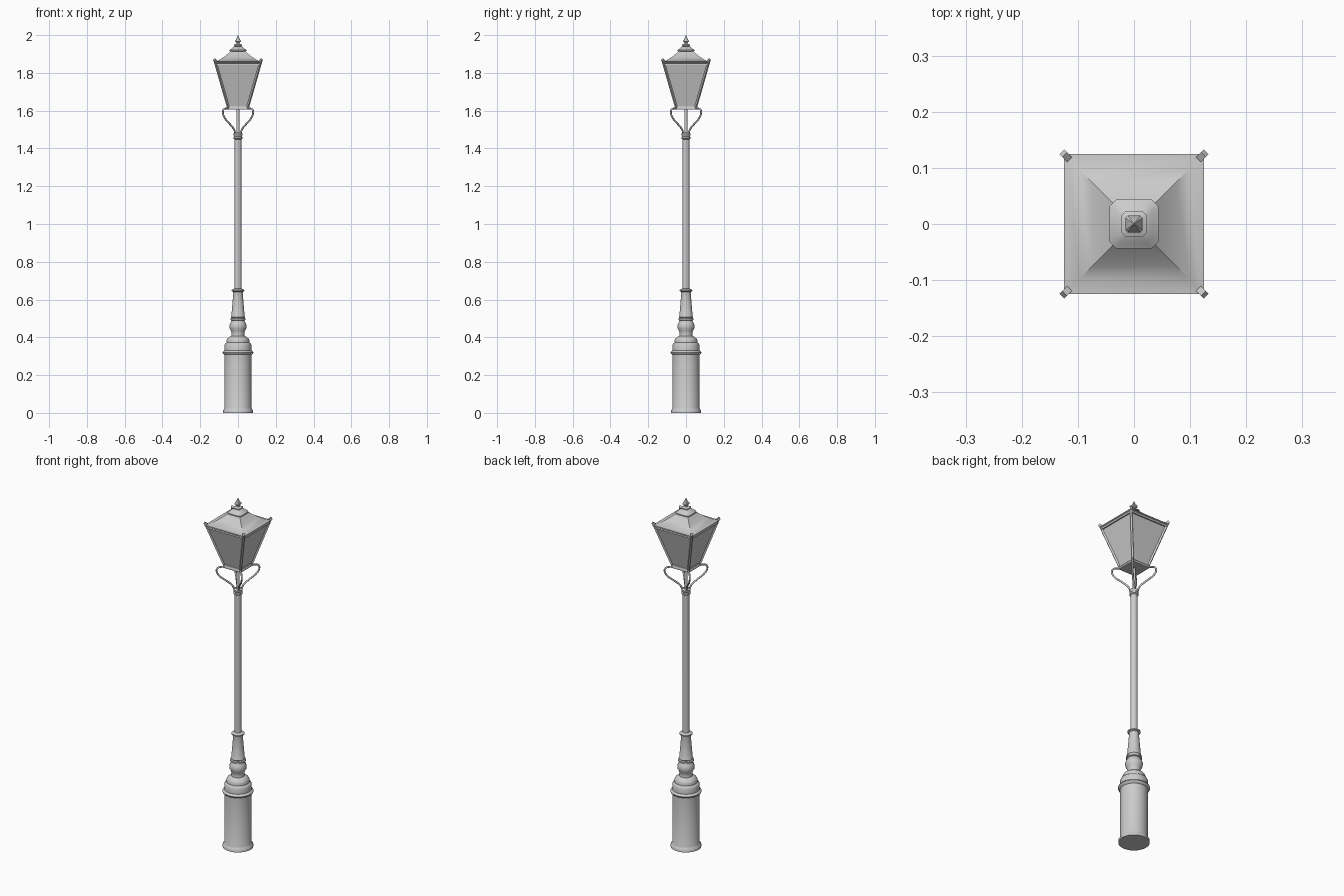
import bpy, bmesh, math
from mathutils import Vector

if "Cube" in bpy.data.objects:
    bpy.data.objects.remove(bpy.data.objects["Cube"])


def finish(name, bm, angle=None):
    bmesh.ops.recalc_face_normals(bm, faces=bm.faces)
    me = bpy.data.meshes.new(name)
    bm.to_mesh(me)
    bm.free()
    ob = bpy.data.objects.new(name, me)
    bpy.context.collection.objects.link(ob)
    if angle:
        bpy.ops.object.select_all(action='DESELECT')
        ob.select_set(True)
        bpy.context.view_layer.objects.active = ob
        bpy.ops.object.shade_smooth_by_angle(angle=math.radians(angle))
    return ob


def loft(name, rings, angle=None):
    """Skin a stack of equal-length point rings and cap both ends."""
    bm = bmesh.new()
    loops = [[bm.verts.new(p) for p in ring] for ring in rings]
    n = len(loops[0])
    for a, b in zip(loops, loops[1:]):
        for i in range(n):
            j = (i + 1) % n
            bm.faces.new((a[i], a[j], b[j], b[i]))
    bm.faces.new(loops[0][::-1])
    bm.faces.new(loops[-1])
    return finish(name, bm, angle)


def circle(r, z, n=32):
    return [(r * math.cos(2 * math.pi * i / n), r * math.sin(2 * math.pi * i / n), z)
            for i in range(n)]


def lathe(name, profile, n=32):
    return loft(name, [circle(r, z, n) for r, z in profile], 40)


def square(h, z, c=0.0):
    """Square outline of half size h, with corners cut by c when given."""
    pts = []
    for k in range(4):
        corner = [(h, h - c), (h - c, h)] if c else [(h, h)]
        for x, y in corner:
            for _ in range(k):
                x, y = -y, x
            pts.append((x, y, z))
    return pts


def bar(bm, a, b, w):
    """Square bar of half width w running from a to b."""
    a, b = Vector(a), Vector(b)
    d = (b - a).normalized()
    flat = Vector((d.x, d.y, 0))
    side = Vector((-d.y, d.x, 0)).normalized() if flat.length > 1e-4 else Vector((1, 0, 0))
    up = d.cross(side)
    ends = [[bm.verts.new(p + side * s * w + up * t * w)
             for s, t in ((1, 1), (-1, 1), (-1, -1), (1, -1))] for p in (a, b)]
    for i in range(4):
        j = (i + 1) % 4
        bm.faces.new((ends[0][i], ends[0][j], ends[1][j], ends[1][i]))
    bm.faces.new(ends[0][::-1])
    bm.faces.new(ends[1])


# Cylindrical pedestal with its stepped shoulder
lathe("pedestal", [
    (0.080, 0), (0.080, 0.012), (0.074, 0.020), (0.071, 0.026), (0.071, 0.308),
    (0.080, 0.314), (0.082, 0.320), (0.078, 0.326), (0.071, 0.330), (0.071, 0.360),
    (0.067, 0.368), (0.060, 0.372), (0.060, 0.384), (0.055, 0.395), (0.045, 0.403),
    (0.036, 0.408)], 40)

# Turned baluster and tapered sleeve
lathe("baluster", [
    (0.036, 0.404), (0.033, 0.420), (0.037, 0.434), (0.044, 0.448), (0.045, 0.462),
    (0.041, 0.476), (0.034, 0.485), (0.034, 0.489), (0.041, 0.492), (0.041, 0.499),
    (0.035, 0.503), (0.038, 0.508), (0.035, 0.514), (0.025, 0.635), (0.026, 0.641),
    (0.034, 0.645), (0.034, 0.651), (0.020, 0.658)])

# Slim post with collar, and the rod holding the lantern
lathe("post", [
    (0.019, 0.65), (0.018, 1.448), (0.024, 1.452), (0.024, 1.460), (0.020, 1.464),
    (0.021, 1.467), (0.024, 1.471), (0.024, 1.477), (0.016, 1.484)], 24)
lathe("support_rod", [(0.009, 1.48), (0.008, 1.61)], 16)

# Four scrolled brackets on the diagonals
PATH = [(0.017, 1.468), (0.028, 1.498), (0.062, 1.530), (0.098, 1.560),
        (0.113, 1.590), (0.107, 1.607), (0.090, 1.611), (0.068, 1.611)]
for k in range(4):
    cu = bpy.data.curves.new("bracket", 'CURVE')
    cu.dimensions = '3D'
    cu.bevel_depth = 0.005
    cu.bevel_resolution = 2
    cu.resolution_u = 5
    cu.use_fill_caps = True
    sp = cu.splines.new('BEZIER')
    sp.bezier_points.add(len(PATH) - 1)
    t = math.pi / 4 + k * math.pi / 2
    for bp, (r, z) in zip(sp.bezier_points, PATH):
        bp.co = (r * math.cos(t), r * math.sin(t), z)
        bp.handle_left_type = bp.handle_right_type = 'AUTO'
    ob = bpy.data.objects.new("bracket", cu)
    bpy.context.collection.objects.link(ob)
    bpy.ops.object.select_all(action='DESELECT')
    ob.select_set(True)
    bpy.context.view_layer.objects.active = ob
    bpy.ops.object.convert(target='MESH')

# Lantern: glazed body and bottom plate
loft("lantern_glass", [square(0.050, 1.612), square(0.117, 1.852)])
loft("lantern_floor", [square(0.056, 1.606), square(0.056, 1.614), square(0.053, 1.620)])

# Lantern frame: corner bars with raised tips, plus upper and lower rails
bm = bmesh.new()
for k in range(4):
    def turn(x, y, z):
        for _ in range(k):
            x, y = -y, x
        return (x, y, z)
    bar(bm, turn(0.050, 0.050, 1.612), turn(0.1235, 0.1235, 1.868), 0.005)
    bar(bm, turn(0.117, 0.117, 1.862), turn(0.126, 0.126, 1.871), 0.006)
    bar(bm, turn(-0.116, 0.116, 1.846), turn(0.116, 0.116, 1.846), 0.005)
    bar(bm, turn(-0.052, 0.052, 1.622), turn(0.052, 0.052, 1.622), 0.004)
finish("lantern_frame", bm)

# Concave square roof with a small lip
loft("lantern_roof", [
    square(0.120, 1.850), square(0.125, 1.854), square(0.125, 1.859), square(0.118, 1.860),
    square(0.098, 1.869), square(0.075, 1.884), square(0.054, 1.901), square(0.038, 1.916)], 35)

# Chamfered vent cap
loft("vent_cap", [
    square(0.036, 1.910, 0.010), square(0.044, 1.915, 0.013), square(0.044, 1.921, 0.013),
    square(0.034, 1.929, 0.010), square(0.024, 1.938, 0.007), square(0.012, 1.942, 0.004)], 35)

# Finial
loft("finial", [
    square(0.012, 1.938, 0.003), square(0.022, 1.943, 0.006), square(0.022, 1.948, 0.006),
    square(0.010, 1.954, 0.003), square(0.008, 1.960, 0.002), square(0.015, 1.966, 0.004),
    square(0.015, 1.970, 0.004), square(0.007, 1.983, 0.002), square(0.001, 2.0, 0.0003)], 35)
